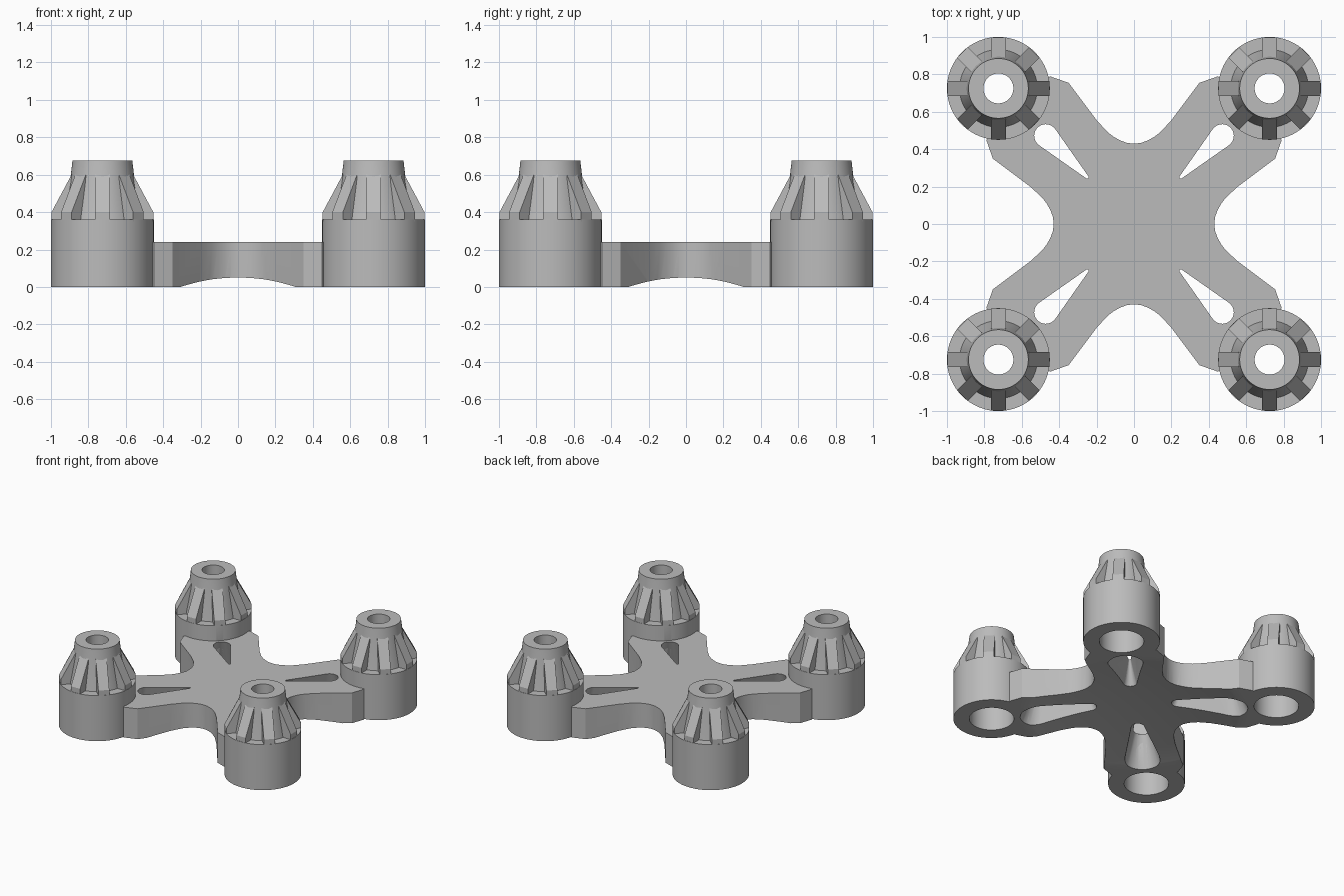
import bpy, bmesh, math
from mathutils import Matrix

if "Cube" in bpy.data.objects:
    bpy.data.objects.remove(bpy.data.objects["Cube"], do_unlink=True)

grey = bpy.data.materials.new("mid_grey")
grey.use_nodes = True
grey.diffuse_color = (0.5, 0.5, 0.5, 1)
grey.node_tree.nodes["Principled BSDF"].inputs["Base Color"].default_value = (0.5, 0.5, 0.5, 1)

CENTRE = 0.725          # tower offset on x and y
RADIUS = 0.275          # tower radius
PLATE_TOP = 0.24


def finish(name, bm):
    bmesh.ops.remove_doubles(bm, verts=bm.verts, dist=1e-5)
    bmesh.ops.recalc_face_normals(bm, faces=bm.faces)
    mesh = bpy.data.meshes.new(name)
    bm.to_mesh(mesh)
    bm.free()
    mesh.materials.append(grey)
    obj = bpy.data.objects.new(name, mesh)
    bpy.context.collection.objects.link(obj)
    return obj


def loft(bm, rings, wrap=False):
    """Skin equal-length vertex loops; cap the ends unless wrapped."""
    loops = [[bm.verts.new(p) for p in ring] for ring in rings]
    pairs = list(zip(loops, loops[1:]))
    if wrap:
        pairs.append((loops[-1], loops[0]))
    else:
        bm.faces.new(loops[0])
        bm.faces.new(loops[-1])
    for a, b in pairs:
        for i in range(len(a)):
            j = (i + 1) % len(a)
            bm.faces.new((a[i], a[j], b[j], b[i]))


def revolve(name, profile, segments, offset=(0, 0)):
    """Spin a closed (radius, height) profile around the vertical axis."""
    bm = bmesh.new()
    rings = []
    for i in range(segments):
        t = math.tau * i / segments
        rings.append([(offset[0] + r * math.cos(t), offset[1] + r * math.sin(t), z)
                      for r, z in profile])
    loft(bm, rings, wrap=True)
    return finish(name, bm)


def cut(obj, cutters):
    for c in cutters:
        mod = obj.modifiers.new("cut", "BOOLEAN")
        mod.operation, mod.solver, mod.object = "DIFFERENCE", "EXACT", c
    bpy.context.view_layer.update()
    graph = bpy.context.evaluated_depsgraph_get()
    mesh = bpy.data.meshes.new_from_object(obj.evaluated_get(graph))
    obj.modifiers.clear()
    obj.data = mesh


def smooth(obj):
    bpy.ops.object.select_all(action="DESELECT")
    obj.select_set(True)
    bpy.context.view_layer.objects.active = obj
    bpy.ops.object.shade_smooth_by_angle(angle=math.radians(30))


# Teardrop slot cutters, flaring towards the underside
def teardrop(z, n=14):
    k = z / PLATE_TOP
    mix = lambda low, high: low + (high - low) * k
    a, ra = mix(0.30, 0.355), mix(0.06, 0.008)
    b, rb = mix(0.69, 0.667), mix(0.13, 0.062)
    t = math.acos((ra - rb) / (b - a))
    points = []
    for c, r, start, end in ((b, rb, -t, t), (a, ra, t, math.tau - t)):
        for i in range(n + 1):
            s = start + (end - start) * i / n
            points.append((c + r * math.cos(s), r * math.sin(s), z))
    return points


slots = []
for i in range(4):
    bm = bmesh.new()
    loft(bm, [teardrop(-0.02), teardrop(PLATE_TOP + 0.02)])
    bm.transform(Matrix.Rotation(math.radians(45 + 90 * i), 4, "Z"))
    slots.append(finish("slot_cutter", bm))

# Shallow dome hollowed from the underside
arc = [(0.8 * i / 16, 0.073 * (1 - (0.8 * i / 16 / 0.766) ** 2)) for i in range(17)]
dome = revolve("dome_cutter", arc + [(0.8, -0.1), (0, -0.1)], 64)

# Cross-shaped plate with four waisted sides
half = [(0, 0.43), (0.035, 0.433), (0.07, 0.445), (0.105, 0.464), (0.14, 0.49),
        (0.2, 0.555), (0.35, 0.755), (0.45, 0.79)]
quarter = half + [(0.6, 0.6)] + [(y, x) for x, y in reversed(half[1:])]
outline = []
for i in range(4):
    outline += quarter
    quarter = [(y, -x) for x, y in quarter]
bm = bmesh.new()
loft(bm, [[(x, y, z) for x, y in outline] for z in (0, PLATE_TOP)])
plate = finish("cross_plate", bm)
cut(plate, [dome] + slots)
smooth(plate)

# Tower: cylinder with ledge, tapered core, bore and wide socket below
tower = revolve("tower", [
    (0.16, 0), (RADIUS, 0), (RADIUS, 0.36), (0.208, 0.36), (0.174, 0.556),
    (0.16, 0.675), (0.08, 0.675), (0.08, 0.3), (0.16, 0.3)], 64, (CENTRE, CENTRE))
cut(tower, slots[:1])
smooth(tower)

# Eight sloping ribs around the tapered core
bm = bmesh.new()
side = [(0.14, 0.35), (0.272, 0.35), (0.272, 0.40), (0.165, 0.6), (0.14, 0.6)]
for i in range(8):
    turn = Matrix.Translation((CENTRE, CENTRE, 0)) @ Matrix.Rotation(math.tau * i / 8, 4, "Z")
    part = bmesh.new()
    loft(part, [[(r, w, z) for r, z in side] for w in (-0.04, 0.04)])
    part.transform(turn)
    temp = bpy.data.meshes.new("rib")
    part.to_mesh(temp)
    part.free()
    bm.from_mesh(temp)
    bpy.data.meshes.remove(temp)
ribs = finish("tower_ribs", bm)

# Repeat tower and ribs on every corner
corners = ("back_left", "back_right", "front_right", "front_left")
for part in (tower, ribs):
    base = part.name
    for i, corner in enumerate(corners):
        obj = part if i == 0 else part.copy()
        if i:
            bpy.context.collection.objects.link(obj)
        obj.name = corner + "_" + base
        obj.rotation_euler.z = math.radians(90 * i)

for helper in slots + [dome]:
    bpy.data.objects.remove(helper, do_unlink=True)
